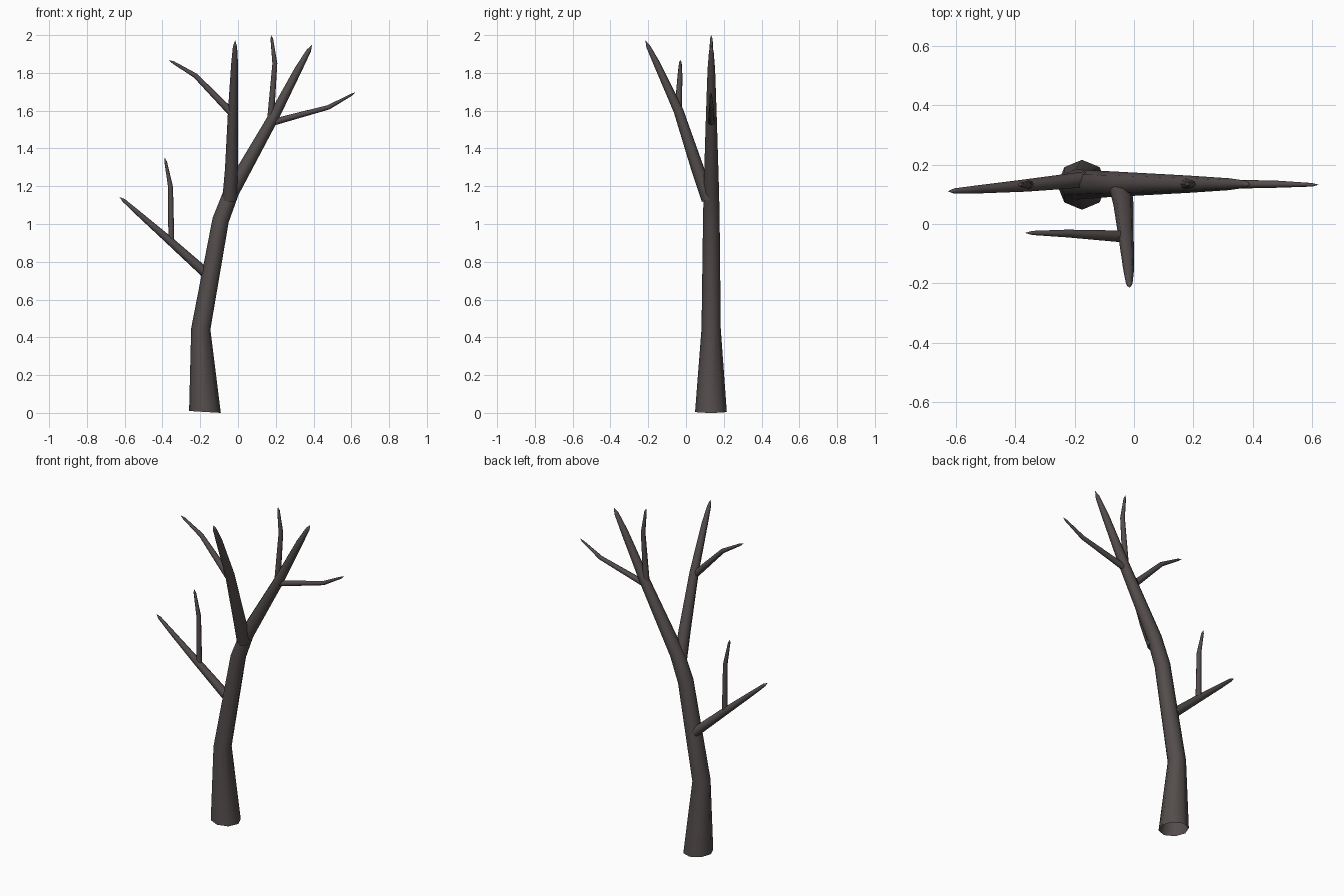
import bpy, bmesh, math
from mathutils import Vector

bark = bpy.data.materials.new("dark bark")
bark.diffuse_color = (0.088, 0.073, 0.072, 1)

SIDES = 8


def limb(name, path, start_dir=None, open_base=False):
    """Tapered tube through (x, y, z, radius) points; the last point is a sharp tip."""
    pts = [Vector(p[:3]) for p in path]
    bm = bmesh.new()
    rings = []
    for i, p in enumerate(pts[:-1]):
        ahead = (pts[i + 1] - p).normalized()
        t = ahead if i == 0 else (ahead + (p - pts[i - 1]).normalized()).normalized()
        if i == 0 and start_dir:
            t = Vector(start_dir).normalized()
        # stable frame around the limb direction
        v = Vector((0, 1, 0))
        if abs(t.y) > 0.9:
            v = Vector((1, 0, 0))
        u = v.cross(t).normalized()
        v = t.cross(u)
        r = path[i][3]
        rings.append([bm.verts.new(p + r * (math.cos(a) * u + math.sin(a) * v))
                      for a in (2 * math.pi * k / SIDES for k in range(SIDES))])
    for a, b in zip(rings, rings[1:]):
        for k in range(SIDES):
            n = (k + 1) % SIDES
            bm.faces.new((a[k], a[n], b[n], b[k]))
    tip = bm.verts.new(pts[-1])
    for k in range(SIDES):
        bm.faces.new((rings[-1][k], rings[-1][(k + 1) % SIDES], tip))
    for f in bm.faces:
        f.smooth = True
    if not open_base:
        bm.faces.new(rings[0][::-1])
    me = bpy.data.meshes.new(name)
    bm.to_mesh(me)
    bm.free()
    me.materials.append(bark)
    ob = bpy.data.objects.new(name, me)
    bpy.context.collection.objects.link(ob)
    return ob


# trunk, sweeping into the right-hand main bough (open underneath)
limb("trunk", [(-0.175, 0.132, 0.005, 0.084), (-0.197, 0.133, 0.445, 0.051),
               (-0.092, 0.134, 1.02, 0.044), (-0.035, 0.134, 1.17, 0.041),
               (0.185, 0.134, 1.56, 0.029), (0.32, 0.134, 1.82, 0.020),
               (0.375, 0.134, 1.918, 0.012), (0.392, 0.134, 1.948, 0)],
     start_dir=(0.06, 0, 1), open_base=True)

# bough leaning forward from the fork
limb("front_bough", [(-0.045, 0.12, 1.13, 0.038), (-0.035, 0.062, 1.29, 0.034),
                     (-0.027, -0.04, 1.60, 0.026), (-0.018, -0.155, 1.85, 0.018),
                     (-0.016, -0.20, 1.94, 0.011), (-0.015, -0.215, 1.973, 0)])

# low branch on the left
limb("left_branch", [(-0.165, 0.15, 0.735, 0.027), (-0.36, 0.13, 0.91, 0.021),
                     (-0.52, 0.117, 1.05, 0.014), (-0.605, 0.111, 1.125, 0.009),
                     (-0.627, 0.11, 1.143, 0)])

# thin bent twigs
limb("left_twig", [(-0.353, 0.132, 0.90, 0.016), (-0.357, 0.132, 1.195, 0.013),
                   (-0.383, 0.132, 1.33, 0.007), (-0.389, 0.132, 1.352, 0)])
limb("front_twig", [(-0.035, -0.042, 1.59, 0.020), (-0.225, -0.032, 1.785, 0.013),
                    (-0.342, -0.030, 1.855, 0.007), (-0.367, -0.030, 1.868, 0)])
limb("right_twig", [(0.19, 0.134, 1.54, 0.018), (0.48, 0.134, 1.618, 0.012),
                    (0.60, 0.132, 1.684, 0.006), (0.622, 0.132, 1.697, 0)])
limb("upper_twig", [(0.172, 0.134, 1.55, 0.018), (0.195, 0.134, 1.85, 0.013),
                    (0.179, 0.134, 1.98, 0.007), (0.175, 0.134, 2.0, 0)])
